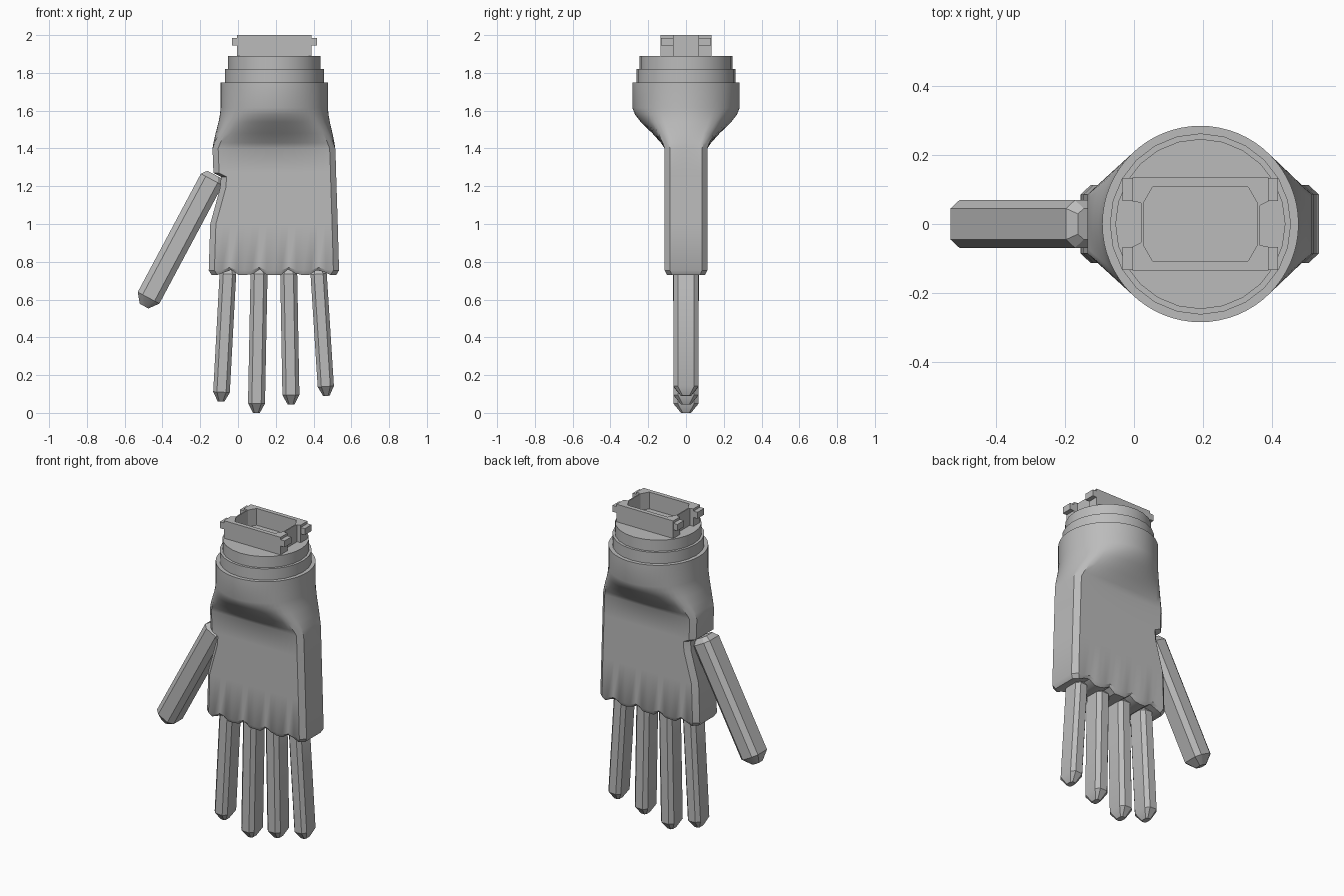
import bpy, bmesh, math
from mathutils import Vector

cube = bpy.data.objects.get("Cube")
if cube:
    bpy.data.objects.remove(cube, do_unlink=True)

grey = bpy.data.materials.new("plain grey")
grey.use_nodes = True
COLOUR = (0.5, 0.5, 0.5, 1)
grey.diffuse_color = COLOUR
grey.node_tree.nodes["Principled BSDF"].inputs["Base Color"].default_value = COLOUR

CX = 0.192   # wrist axis
N = 16       # ring points per side


def finish(name, bm, smooth=None):
    bmesh.ops.recalc_face_normals(bm, faces=bm.faces)
    mesh = bpy.data.meshes.new(name)
    bm.to_mesh(mesh)
    bm.free()
    mesh.materials.append(grey)
    obj = bpy.data.objects.new(name, mesh)
    bpy.context.collection.objects.link(obj)
    if smooth:
        bpy.ops.object.select_all(action="DESELECT")
        obj.select_set(True)
        bpy.context.view_layer.objects.active = obj
        bpy.ops.object.shade_smooth_by_angle(angle=math.radians(smooth))
    return obj


def loft(bm, rings):
    """Skin a list of closed point rings and return their vertices."""
    rows = [[bm.verts.new(p) for p in ring] for ring in rings]
    for a, b in zip(rows, rows[1:]):
        for i in range(len(a)):
            j = (i + 1) % len(a)
            bm.faces.new((a[i], a[j], b[j], b[i]))
    return rows


# Palm: flat rectangular sections blending into a round wrist
def square_point(i):
    side, k = divmod(i, N)
    t = 2 * k / N - 1
    return [(t, -1), (1, t), (-t, 1), (-1, -t)][side]


def palm_ring(z, left, right, depth, blend):
    ring = []
    for i in range(4 * N):
        u, v = square_point(i)
        chamfer = 0.03 * max(0, (abs(v) - 0.75) / 0.25)
        x = (left + right) / 2 + u * ((right - left) / 2 - chamfer)
        a = math.radians(-135 + 360 * i / (4 * N))
        ring.append(Vector((x, v * depth, z)).lerp(
            Vector((CX + 0.284 * math.cos(a), 0.284 * math.sin(a), z)), blend))
    return ring


sections = [
    (0.73, -0.14, 0.52, 0.10, 0), (0.755, -0.155, 0.535, 0.113, 0),
    (1.0, -0.147, 0.528, 0.113, 0), (1.19, -0.095, 0.522, 0.113, 0),
    (1.25, -0.09, 0.52, 0.113, 0), (1.27, -0.13, 0.52, 0.113, 0),
    (1.40, -0.135, 0.515, 0.113, 0), (1.43, -0.135, 0.515, 0.113, 0.12),
    (1.48, -0.135, 0.515, 0.113, 0.38), (1.54, -0.135, 0.515, 0.113, 0.74),
    (1.58, -0.135, 0.515, 0.113, 0.92), (1.615, -0.135, 0.515, 0.113, 1),
    (1.75, -0.135, 0.515, 0.113, 1)]
rings = [palm_ring(*s) for s in sections]
for row, amount in ((rings[0], 0.03), (rings[1], 0.015)):  # knuckle scallops
    for p in row:
        p.z += amount * max(0, math.cos(math.tau * (p.x + 0.045) / 0.158))
bm = bmesh.new()
rows = loft(bm, rings)
low = rows[0]
for i in range(N):
    bm.faces.new((low[i], low[i + 1], low[3 * N - i - 1], low[3 * N - i]))
bm.faces.new(low[N:2 * N + 1])
bm.faces.new(low[3 * N:] + [low[0]])
bm.faces.new(rows[-1])
finish("palm", bm, 35)


# Stepped wrist collars
def collar(name, radius, z0, z1):
    bm = bmesh.new()
    rows = loft(bm, [[(CX + radius * math.cos(math.tau * i / 24),
                       radius * math.sin(math.tau * i / 24), z) for i in range(24)]
                     for z in (z0, z1)])
    bm.faces.new(rows[0])
    bm.faces.new(rows[1])
    finish(name, bm, 35)


collar("wrist_collar_lower", 0.262, 1.74, 1.82)
collar("wrist_collar_upper", 0.246, 1.81, 1.89)


# Hollow connector: quarter outlines mirrored round the wrist axis
def mirrored(quarter, z):
    pts = []
    for sx, sy in ((1, 1), (-1, 1), (-1, -1), (1, -1)):
        part = quarter if sx == sy else quarter[::-1]
        pts += [(CX + sx * x, sy * y, z) for x, y in part]
    return pts


outer = [(0.172, 0.066), (0.197, 0.066), (0.197, 0.134)]
inner = [(0.165, 0.05), (0.165, 0.06), (0.138, 0.107)]
bm = bmesh.new()
rows = loft(bm, [mirrored(outer, 1.88), mirrored(outer, 2.0),
                 mirrored(inner, 2.0), mirrored(inner, 1.895)])
bm.faces.new(rows[-1])
finish("connector_shell", bm)

# Locking tabs at the four connector corners
bm = bmesh.new()
for sx in (-1, 1):
    for sy in (-1, 1):
        box = bmesh.ops.create_cube(bm, size=1)["verts"]
        bmesh.ops.scale(bm, vec=(0.05, 0.066, 0.04), verts=box)
        bmesh.ops.translate(bm, vec=(CX + sx * 0.2, sy * 0.1, 1.965), verts=box)
finish("connector_tabs", bm)


# Fingers: chamfered bars with tapered ends
def finger(name, top, tip, width, depth):
    start, end = Vector((top[0], 0, top[1])), Vector((tip[0], 0, tip[1]))
    axis = (end - start).normalized()
    across = Vector((-axis.z, 0, axis.x))
    length = (end - start).length
    outline = [(0.55, -1), (1, -0.65), (1, 0.65), (0.55, 1),
               (-0.55, 1), (-1, 0.65), (-1, -0.65), (-0.55, -1)]
    bm = bmesh.new()
    rows = loft(bm, [[start + axis * d + across * (u * width * s)
                      + Vector((0, v * depth * s, 0)) for u, v in outline]
                     for d, s in ((0, 0.65), (0.03, 1), (length - 0.05, 1), (length, 0.4))])
    bm.faces.new(rows[0])
    bm.faces.new(rows[-1])
    finish(name, bm, 30)


finger("index_finger", (-0.052, 0.765), (-0.09, 0.06), 0.044, 0.067)
finger("middle_finger", (0.112, 0.765), (0.097, 0.0), 0.045, 0.067)
finger("ring_finger", (0.268, 0.765), (0.281, 0.045), 0.045, 0.067)
finger("little_finger", (0.425, 0.765), (0.468, 0.09), 0.043, 0.067)
finger("thumb", (-0.125, 1.262), (-0.497, 0.565), 0.065, 0.069)
